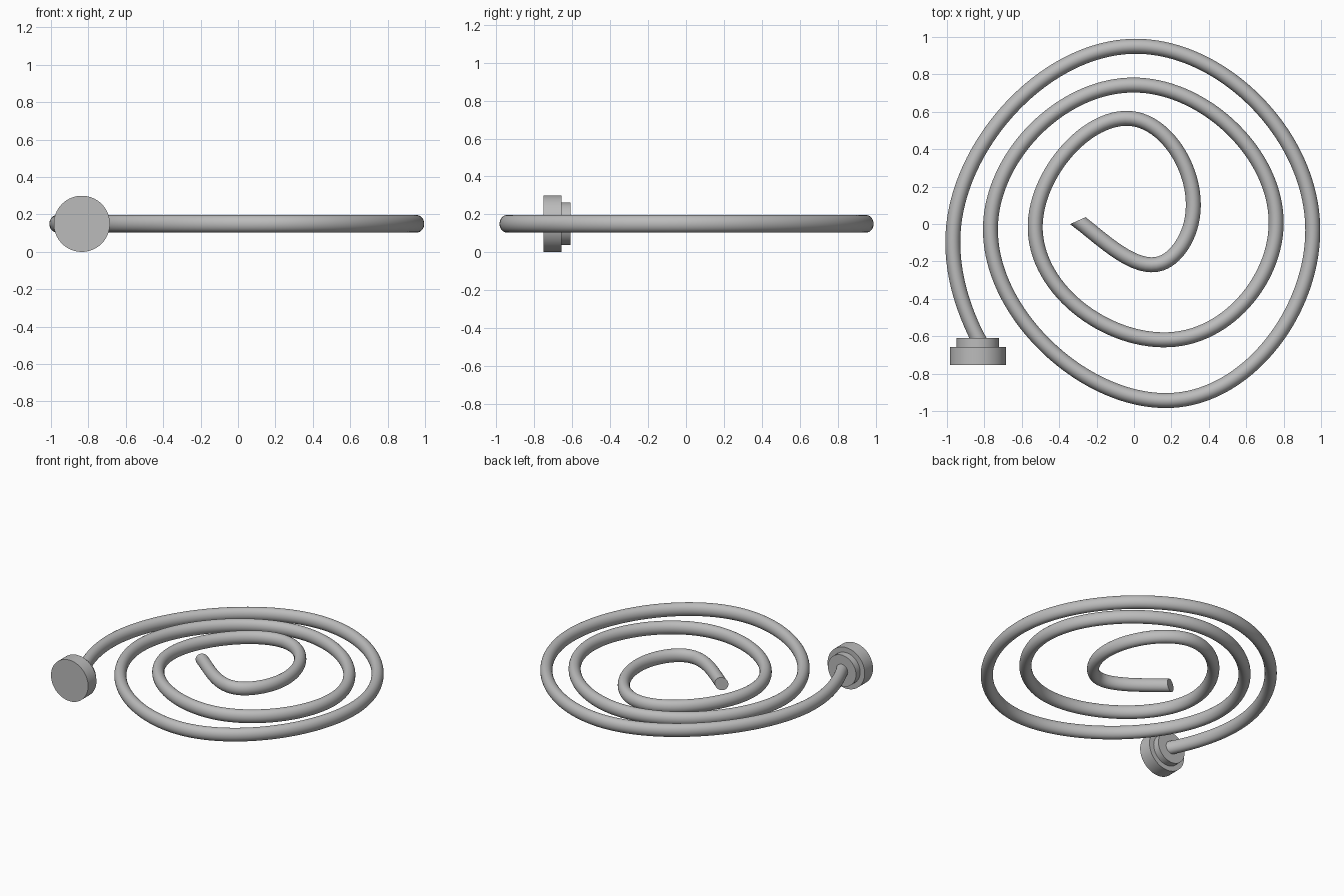
import bpy
import bmesh
import math
from mathutils import Vector, Matrix

cube = bpy.data.objects.get("Cube")
if cube:
    bpy.data.objects.remove(cube, do_unlink=True)

GREY = (0.5, 0.5, 0.5, 1.0)
grey = bpy.data.materials.new("plain grey")
grey.use_nodes = True
grey.diffuse_color = GREY
grey.node_tree.nodes["Principled BSDF"].inputs["Base Color"].default_value = GREY

AXIS_Z = 0.15      # height of the hose centreline
HALF_W, HALF_H = 0.04, 0.0465
SIDES = 32


def finish(bm, name):
    bmesh.ops.recalc_face_normals(bm, faces=bm.faces)
    mesh = bpy.data.meshes.new(name)
    bm.to_mesh(mesh)
    bm.free()
    mesh.materials.append(grey)
    obj = bpy.data.objects.new(name, mesh)
    bpy.context.collection.objects.link(obj)
    bpy.ops.object.select_all(action="DESELECT")
    obj.select_set(True)
    bpy.context.view_layer.objects.active = obj
    bpy.ops.object.shade_smooth_by_angle(angle=math.radians(35))
    return obj


def spline(knots, start_dir, end_dir):
    """Smooth cubic curve through the knots: list of (point, tangent)."""
    n = len(knots)
    h = [(knots[i + 1] - knots[i]).length for i in range(n - 1)]
    d = [(knots[i + 1] - knots[i]) / h[i] for i in range(n - 1)]
    m = [start_dir.normalized()] + [(d[i - 1] + d[i]) / 2 for i in range(1, n - 1)]
    m.append(end_dir.normalized())
    for _ in range(80):
        for i in range(1, n - 1):
            a, b = 1 / h[i - 1], 1 / h[i]
            m[i] = (3 * (d[i - 1] * a + d[i] * b) - m[i - 1] * a - m[i + 1] * b) / (2 * (a + b))
    out = []
    for i in range(n - 1):
        steps = max(12, int(h[i] / 0.03))
        p, q, u, v = knots[i], knots[i + 1], m[i] * h[i], m[i + 1] * h[i]
        for k in range(steps + (i == n - 2)):
            t = k / steps
            c2 = 3 * (q - p) - 2 * u - v
            c3 = 2 * (p - q) + u + v
            out.append((p + u * t + c2 * t * t + c3 * t ** 3,
                        (u + 2 * c2 * t + 3 * c3 * t * t).normalized()))
    return out


# Coiled hose, from the connector inwards to the open tip
knots = [Vector(p) for p in (
    (-0.835, -0.61), (-0.963, 0), (0, 0.95), (0.955, 0), (0.24, -0.94),
    (-0.767, 0), (0, 0.743), (0.76, 0), (0.25, -0.612),
    (-0.528, 0), (0.01, 0.56), (0.305, 0), (0.145, -0.21), (-0.3, 0.018))]
path = spline(knots, Vector((-0.45, 0.89)), Vector((-0.81, 0.62)))
side_vectors = [Vector((-t.y, t.x)) * HALF_W for _, t in path]
side_vectors[0] = Vector((-HALF_H, 0))         # flush with the collar
side_vectors[-1] = Vector((-0.042, -0.019))    # slanted cut at the tip

bm = bmesh.new()
rings = []
for (p, _), s in zip(path, side_vectors):
    ring = []
    for k in range(SIDES):
        a = math.tau * k / SIDES
        xy = p + s * math.cos(a)
        ring.append(bm.verts.new((xy.x, xy.y, AXIS_Z + HALF_H * math.sin(a))))
    rings.append(ring)
for r0, r1 in zip(rings, rings[1:]):
    for k in range(SIDES):
        j = (k + 1) % SIDES
        bm.faces.new((r0[k], r0[j], r1[j], r1[k]))
bm.faces.new(rings[0])
bm.faces.new(rings[-1])
finish(bm, "coiled_hose")


# Stepped round connector at the outer end
def disc(name, radius, y0, y1):
    bm = bmesh.new()
    place = Matrix.Translation((-0.835, (y0 + y1) / 2, AXIS_Z)) @ Matrix.Rotation(math.pi / 2, 4, "X")
    bmesh.ops.create_cone(bm, cap_ends=True, segments=96, radius1=radius,
                          radius2=radius, depth=y1 - y0, matrix=place)
    finish(bm, name)


disc("connector_flange", 0.15, -0.753, -0.657)
disc("connector_collar", 0.113, -0.657, -0.609)
